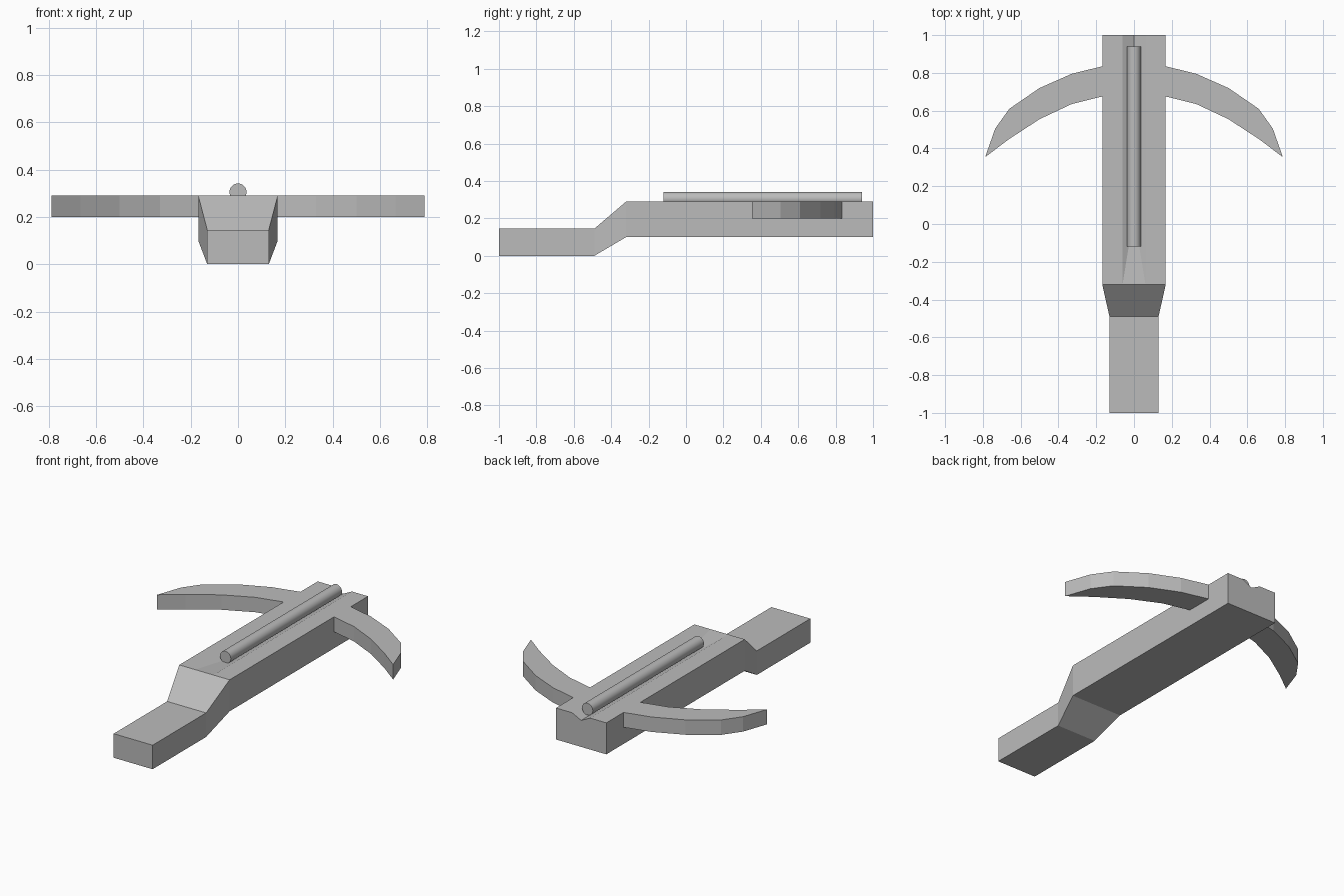
import bpy, bmesh
from mathutils import Matrix, Vector

cube = bpy.data.objects.get("Cube")
if cube:
    bpy.data.objects.remove(cube, do_unlink=True)

grey = bpy.data.materials.new("plain grey")
grey.use_nodes = True
colour = (0.5, 0.5, 0.5, 1)
grey.diffuse_color = colour
grey.node_tree.nodes["Principled BSDF"].inputs["Base Color"].default_value = colour

TOP = 0.29


def finish(name, bm):
    bmesh.ops.recalc_face_normals(bm, faces=bm.faces)
    mesh = bpy.data.meshes.new(name)
    bm.to_mesh(mesh)
    bm.free()
    mesh.materials.append(grey)
    obj = bpy.data.objects.new(name, mesh)
    bpy.context.collection.objects.link(obj)
    return obj


# Stock: rectangular sections (y, half width, bottom, top) joined front to back
bm = bmesh.new()
rings = []
for y, w, lo, hi in [(-1, 0.13, 0, 0.145), (-0.49, 0.13, 0, 0.145),
                     (-0.32, 0.168, 0.1, TOP), (1, 0.168, 0.1, TOP)]:
    rings.append([bm.verts.new(p) for p in
                  [(-w, y, lo), (w, y, lo), (w, y, hi), (-w, y, hi)]])
for a, b in zip(rings, rings[1:]):
    for i in range(4):
        j = (i + 1) % 4
        bm.faces.new((a[i], a[j], b[j], b[i]))
bm.faces.new(rings[0])
bm.faces.new(rings[-1])
stock = finish("stock", bm)

# V-shaped bolt groove with a ramp at its front end
bm = bmesh.new()
for p in [(0, 0.05, 0.26), (0, 1.1, 0.26)]:
    bm.verts.new(p)
for x in (-0.06, 0.06):
    for y in (-0.315, 1.1):
        for z in (TOP, 0.4):
            bm.verts.new((x, y, z))
bmesh.ops.convex_hull(bm, input=bm.verts[:])
cutter = finish("groove_cutter", bm)
cutter.hide_render = True
cutter.hide_viewport = True
cut = stock.modifiers.new("groove", 'BOOLEAN')
cut.operation = 'DIFFERENCE'
cut.solver = 'EXACT'
cut.object = cutter

# Bow limbs: curved outline extruded down, mirrored to the other side
outer = [(0.168, 0.835), (0.33, 0.795), (0.5, 0.72), (0.66, 0.61), (0.735, 0.505)]
inner = [(0.788, 0.354), (0.665, 0.447), (0.5, 0.555), (0.33, 0.635), (0.168, 0.675)]
bm = bmesh.new()
face = bm.faces.new([bm.verts.new((x, y, TOP)) for x, y in outer + inner])
ext = bmesh.ops.extrude_face_region(bm, geom=[face], use_keep_orig=True)
bmesh.ops.translate(bm, vec=Vector((0, 0, -0.09)),
                    verts=[v for v in ext["geom"] if isinstance(v, bmesh.types.BMVert)])
limbs = finish("bow_limbs", bm)
limbs.modifiers.new("mirror", 'MIRROR').use_axis[0] = True

# Bolt lying in the groove
bm = bmesh.new()
bmesh.ops.create_cone(bm, cap_ends=True, segments=32, radius1=0.036, radius2=0.036,
                      depth=1.06, matrix=Matrix.Translation((0, 0.41, 0.305))
                      @ Matrix.Rotation(1.5708, 4, 'X'))
bolt = finish("bolt", bm)
bpy.ops.object.select_all(action='DESELECT')
bolt.select_set(True)
bpy.context.view_layer.objects.active = bolt
bpy.ops.object.shade_smooth_by_angle()
